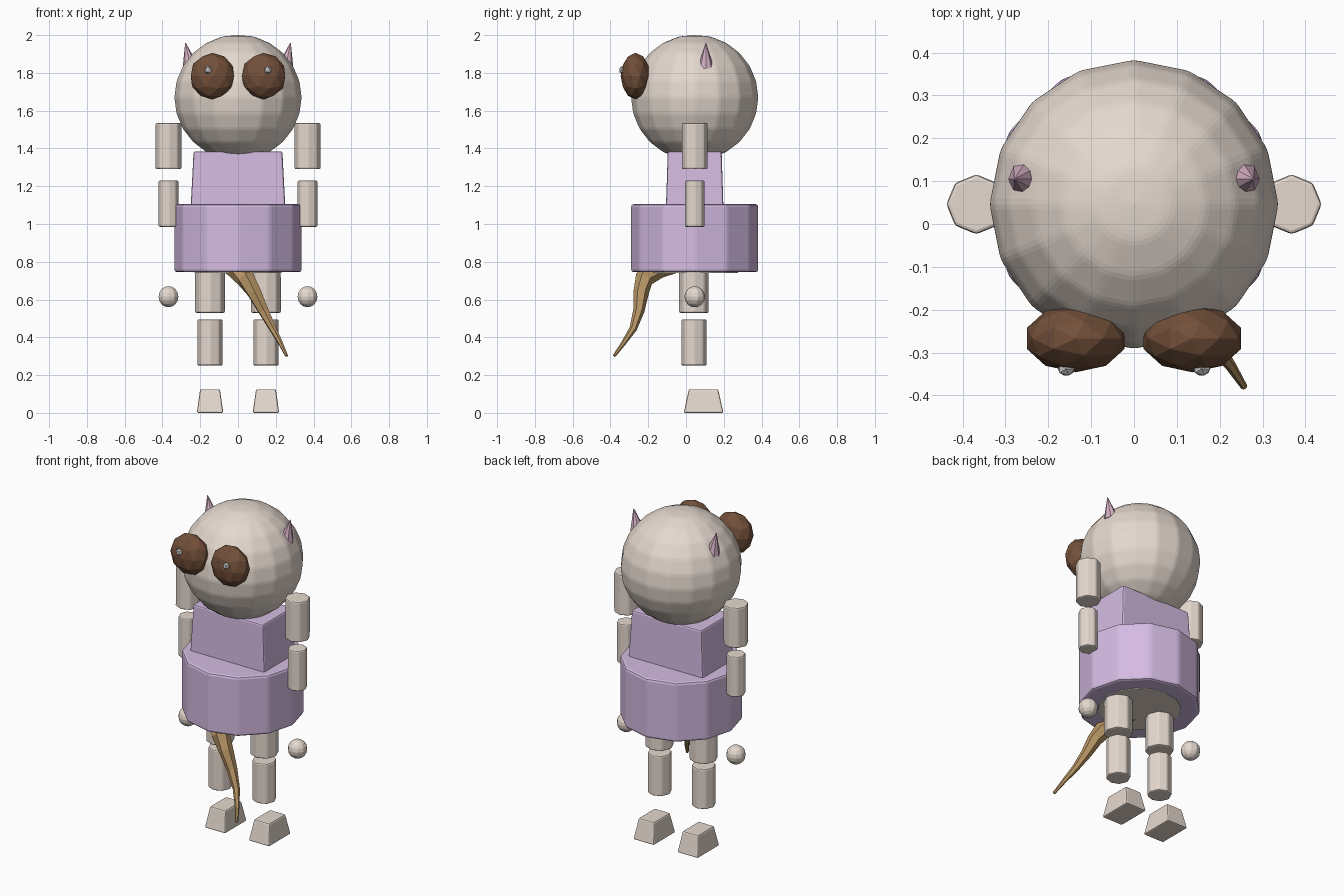
import bpy, bmesh, math
from mathutils import Matrix, Vector

if "Cube" in bpy.data.objects:
    bpy.data.objects.remove(bpy.data.objects["Cube"])


def material(name, rgb):
    m = bpy.data.materials.new(name)
    m.diffuse_color = (*rgb, 1)
    m.use_nodes = True
    m.node_tree.nodes["Principled BSDF"].inputs["Base Color"].default_value = m.diffuse_color
    return m


SKIN = material("skin", (0.78, 0.69, 0.62))
DRESS = material("lilac", (0.66, 0.50, 0.76))
EYE = material("brown", (0.17, 0.08, 0.042))
EAR = material("pink", (0.70, 0.45, 0.58))
TAIL = material("tan", (0.47, 0.30, 0.13))
CY = 0.046  # body axis in y


def finish(name, bm, mat=None, bevel=0):
    bmesh.ops.recalc_face_normals(bm, faces=bm.faces)
    mesh = bpy.data.meshes.new(name)
    bm.to_mesh(mesh)
    bm.free()
    ob = bpy.data.objects.new(name, mesh)
    bpy.context.collection.objects.link(ob)
    if mat:
        mesh.materials.append(mat)
    if bevel:
        mod = ob.modifiers.new("bevel", 'BEVEL')
        mod.width = bevel
        mod.segments = 2
        mod.limit_method = 'NONE'
    return ob


def ball(name, loc, size, mat=None, seg=16, rings=12, bevel=0):
    bm = bmesh.new()
    m = Matrix.Translation(loc) @ Matrix.Diagonal((*size, 1))
    bmesh.ops.create_uvsphere(bm, u_segments=seg, v_segments=rings, radius=1, matrix=m)
    return finish(name, bm, mat, bevel)


def ico(name, loc, size, mat=None, sub=2):
    bm = bmesh.new()
    m = Matrix.Translation(loc) @ Matrix.Diagonal((*size, 1))
    bmesh.ops.create_icosphere(bm, subdivisions=sub, radius=1, matrix=m)
    return finish(name, bm, mat)


def tube(name, x, y, z0, z1, r, mat, sides=8, bevel=0.008):
    bm = bmesh.new()
    bmesh.ops.create_cone(bm, cap_ends=True, segments=sides, radius1=r, radius2=r,
                          depth=z1 - z0, matrix=Matrix.Translation((x, y, (z0 + z1) / 2)))
    return finish(name, bm, mat, bevel)


def block(name, x, y, z0, z1, bottom, top, mat, bevel=0.008):
    bm = bmesh.new()
    bmesh.ops.create_cube(bm, size=1)
    for v in bm.verts:
        w, d = top if v.co.z > 0 else bottom
        v.co = Vector((x + v.co.x * w, y + v.co.y * d, z1 if v.co.z > 0 else z0))
    return finish(name, bm, mat, bevel)


# Head, torso, skirt and hips
ball("head", (0, CY, 1.67), (0.338, 0.338, 0.333), SKIN, 16, 12, 0.012)
block("torso", 0, CY, 1.0, 1.385, (0.51, 0.31), (0.47, 0.285), DRESS, 0.01)
tube("skirt", 0, CY, 0.745, 1.105, 0.338, DRESS, 12, 0.014)
tube("hips", 0, CY, 0.74, 0.95, 0.23, SKIN, 16, 0.004)

for side, s in (("left", -1), ("right", 1)):
    # Arms
    tube(side + "_upper_arm", s * 0.368, CY, 1.29, 1.535, 0.07, SKIN)
    tube(side + "_forearm", s * 0.368, CY, 0.985, 1.23, 0.054, SKIN)
    ball(side + "_hand", (s * 0.368, CY, 0.615), (0.055, 0.055, 0.056), SKIN, 10, 8, 0.003)
    # Legs
    tube(side + "_thigh", s * 0.148, CY - 0.004, 0.53, 0.78, 0.08, SKIN)
    tube(side + "_shin", s * 0.148, CY - 0.004, 0.25, 0.495, 0.068, SKIN)
    block(side + "_foot", s * 0.148, 0.093, 0, 0.125, (0.14, 0.21), (0.105, 0.155), SKIN)
    # Eyes with a small glint
    ico(side + "_eye", (s * 0.136, -0.267, 1.783), (0.12, 0.079, 0.123), EYE)
    ico(side + "_eye_glint", (s * 0.158, -0.338, 1.815), (0.022, 0.018, 0.022), sub=1)
    # Pointed ear
    bm = bmesh.new()
    m = (Matrix.Translation((s * 0.265, 0.105, 1.895)) @ Matrix.Rotation(s * 0.2, 4, 'Y'))
    bmesh.ops.create_cone(bm, cap_ends=True, segments=8, radius1=0.042, radius2=0.002,
                          depth=0.13, matrix=m)
    finish(side + "_ear", bm, EAR)

# Tapered curved tail
path = [((-0.06, -0.06, 0.80), 0.06), ((-0.01, -0.15, 0.768), 0.058),
        ((0.04, -0.222, 0.71), 0.05), ((0.085, -0.237, 0.64), 0.041),
        ((0.135, -0.25, 0.54), 0.03), ((0.185, -0.28, 0.445), 0.02),
        ((0.225, -0.33, 0.37), 0.013), ((0.257, -0.38, 0.302), 0.008)]
bm = bmesh.new()
pts = [Vector(p) for p, r in path]
rings = []
for i, (p, r) in enumerate(path):
    t = (pts[min(i + 1, len(pts) - 1)] - pts[max(i - 1, 0)]).normalized()
    u = t.cross(Vector((1, 0, 0))).normalized()
    w = t.cross(u)
    rings.append([bm.verts.new(pts[i] + r * (u * math.cos(k * math.pi / 3) + w * math.sin(k * math.pi / 3)))
                  for k in range(6)])
for a, b in zip(rings, rings[1:]):
    for k in range(6):
        bm.faces.new((a[k], a[(k + 1) % 6], b[(k + 1) % 6], b[k]))
bm.faces.new(rings[0])
bm.faces.new(rings[-1])
finish("tail", bm, TAIL)
